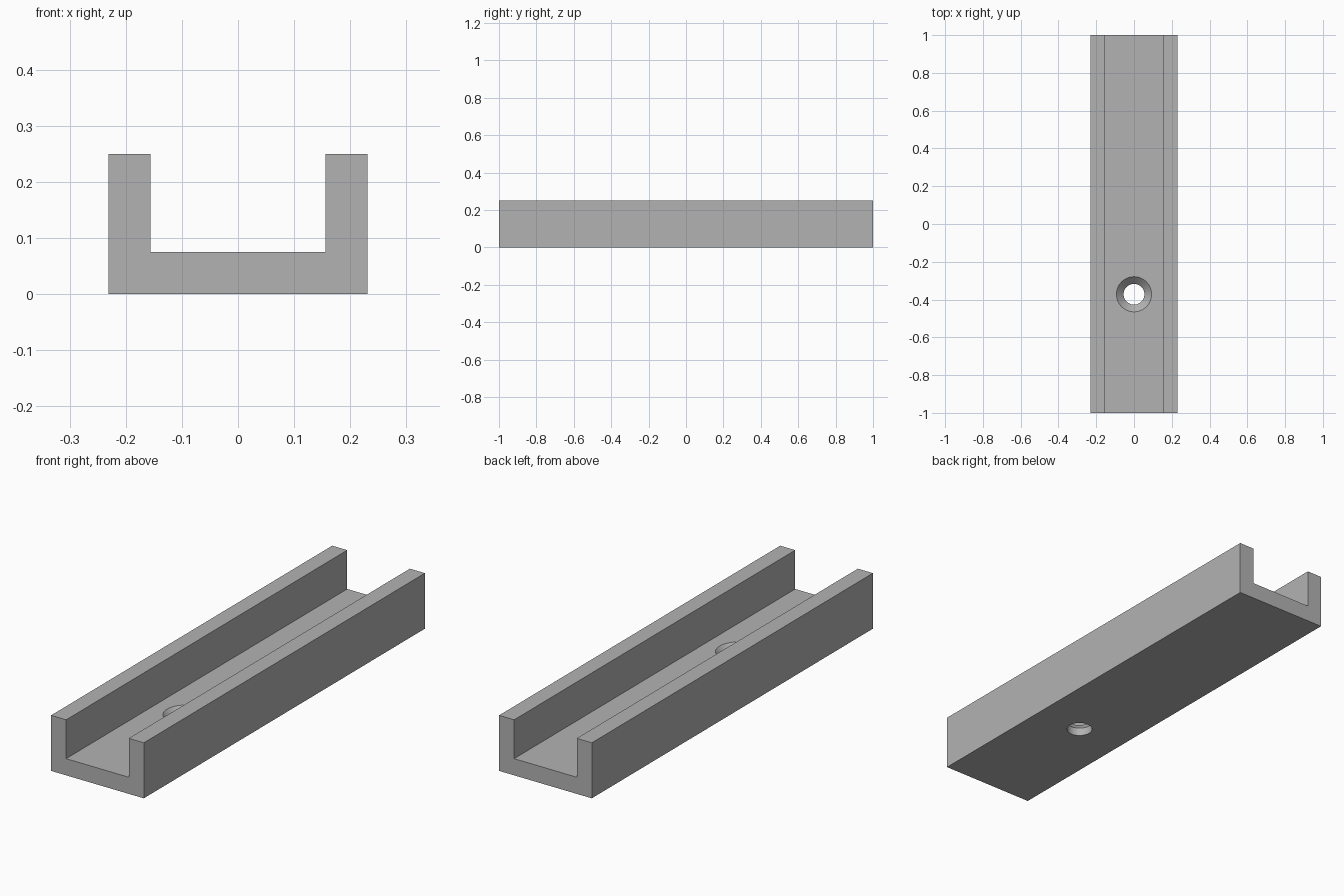
import bpy
import bmesh
from math import radians
from mathutils import Matrix, Vector

if "Cube" in bpy.data.objects:
    bpy.data.objects.remove(bpy.data.objects["Cube"], do_unlink=True)

HALF_LENGTH, HALF_WIDTH, HEIGHT = 1.0, 0.231, 0.25
HALF_SLOT, FLOOR = 0.156, 0.075
HOLE_Y, HOLE_R, SINK_R = -0.372, 0.055, 0.093

grey = bpy.data.materials.new("plain grey")
grey.use_nodes = True
colour = (0.45, 0.45, 0.45, 1)
grey.diffuse_color = colour
grey.node_tree.nodes["Principled BSDF"].inputs["Base Color"].default_value = colour


def make_object(name, bm):
    bmesh.ops.recalc_face_normals(bm, faces=bm.faces)
    mesh = bpy.data.meshes.new(name)
    bm.to_mesh(mesh)
    bm.free()
    mesh.materials.append(grey)
    obj = bpy.data.objects.new(name, mesh)
    bpy.context.collection.objects.link(obj)
    return obj


# U-shaped channel: half profile mirrored, then extruded along y
half = [(HALF_WIDTH, 0), (HALF_WIDTH, HEIGHT), (HALF_SLOT, HEIGHT), (HALF_SLOT, FLOOR)]
profile = half + [(-x, z) for x, z in reversed(half)]
bm = bmesh.new()
face = bm.faces.new([bm.verts.new((x, -HALF_LENGTH, z)) for x, z in profile])
extruded = bmesh.ops.extrude_face_region(bm, geom=[face])["geom"]
bmesh.ops.translate(bm, vec=Vector((0, 2 * HALF_LENGTH, 0)),
                    verts=[v for v in extruded if isinstance(v, bmesh.types.BMVert)])
channel = make_object("channel_rail", bm)

# Countersunk screw hole cutter: lathed profile
sink_z = FLOOR - (SINK_R - HOLE_R)
outline = [(0, -0.05), (HOLE_R, -0.05), (HOLE_R, sink_z), (SINK_R, FLOOR),
           (SINK_R, FLOOR + 0.05), (0, FLOOR + 0.05)]
bm = bmesh.new()
points = [bm.verts.new((r, 0, z)) for r, z in outline]
edges = [bm.edges.new(pair) for pair in zip(points, points[1:])]
bmesh.ops.spin(bm, geom=points + edges, axis=(0, 0, 1), cent=(0, 0, 0),
               angle=radians(360), steps=64)
bmesh.ops.remove_doubles(bm, verts=bm.verts, dist=0.0001)
bmesh.ops.transform(bm, matrix=Matrix.Translation((0, HOLE_Y, 0)), verts=bm.verts)
cutter = make_object("screw_hole_cutter", bm)
cutter.hide_render = True

# Cut the hole and discard the cutter
cut = channel.modifiers.new("screw hole", "BOOLEAN")
cut.operation = "DIFFERENCE"
cut.solver = "EXACT"
cut.object = cutter
bpy.ops.object.select_all(action="DESELECT")
bpy.context.view_layer.objects.active = channel
channel.select_set(True)
bpy.ops.object.modifier_apply(modifier=cut.name)
bpy.data.objects.remove(cutter, do_unlink=True)
bpy.ops.object.shade_smooth_by_angle(angle=radians(30))
